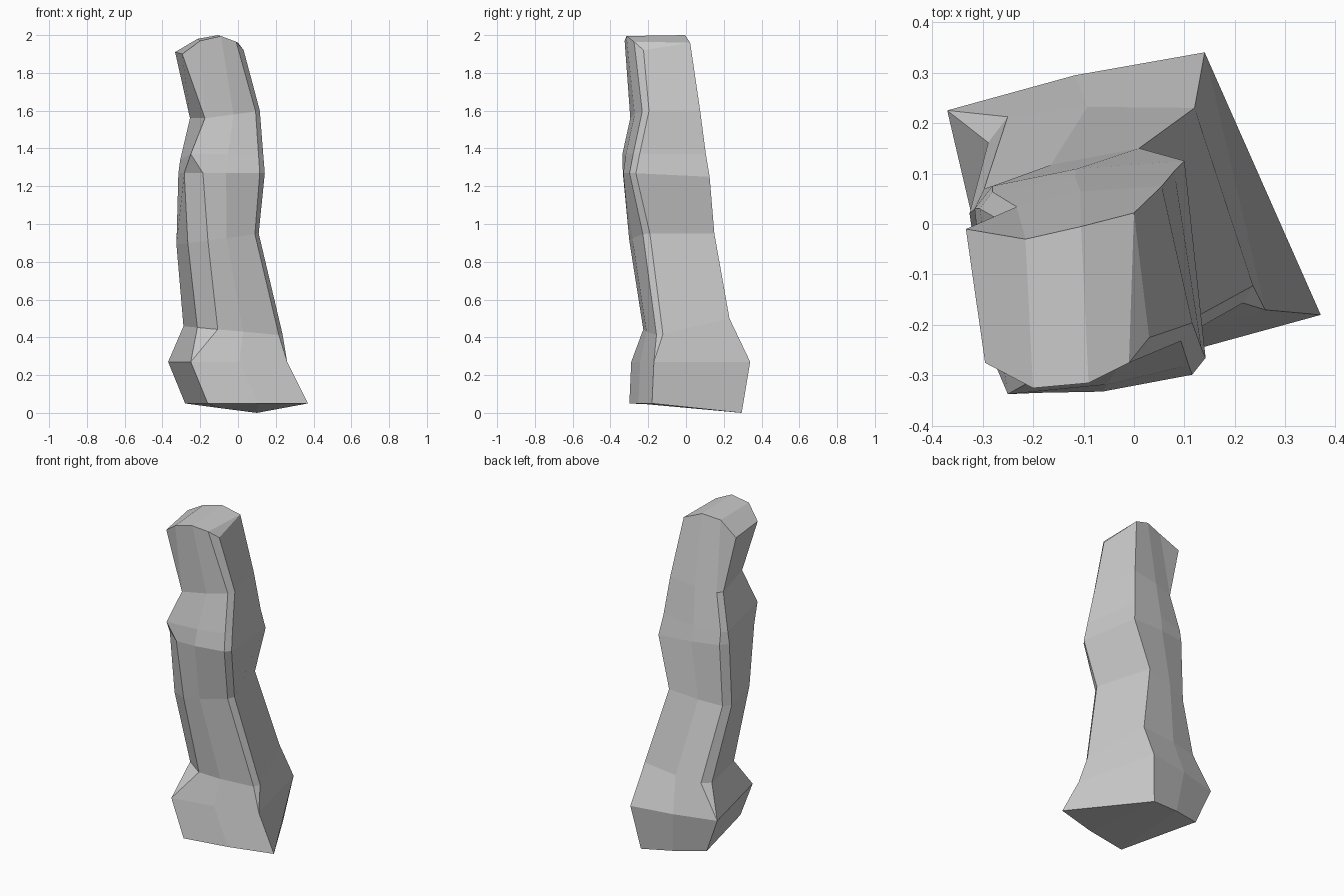
import bpy, bmesh
from mathutils import Vector

if "Cube" in bpy.data.objects:
    bpy.data.objects.remove(bpy.data.objects["Cube"])

bm = bmesh.new()


def ring(fl, r, b, l, cut_fl=0.0, cut_r=0.0, cut_l=0.0, bulge=0.012):
    """Four-cornered section with three chamfered corners and creased front/back."""
    fl, r, b, l = map(Vector, (fl, r, b, l))

    def step(a, to, d):
        return a + (to - a).normalized() * d

    front_mid = (fl + r) / 2 + Vector((0.2, -1, 0)) * bulge
    back_mid = (b + l) / 2 + Vector((-0.2, 1, 0)) * bulge
    pts = [step(fl, l, cut_fl), step(fl, r, cut_fl), front_mid,
           step(r, fl, cut_r), step(r, b, cut_r), b, back_mid,
           step(l, b, cut_l), step(l, fl, cut_l)]
    return [bm.verts.new(p) for p in pts]


# Sections from the foot to the shoulder: front-left, right, back, left corners
rings = [
    ring((-.16, -.30, .05), (.37, -.18, .05), (.10, .295, 0), (-.28, .20, .05)),
    ring((-.25, -.29, .27), (.26, -.17, .27), (.14, .34, .27), (-.37, .225, .27)),
    ring((-.195, -.245, .45), (.245, -.15, .41), (.12, .23, .50), (-.30, .21, .46),
         .09, .03, .05),
    ring((-.245, -.325, .90), (.118, -.22, .95), (.01, .15, .95), (-.335, .06, .89),
         .09, .03, .04),
    ring((-.275, -.345, 1.27), (.145, -.295, 1.27), (.10, .125, 1.25), (-.32, .07, 1.27),
         .09, .03, .04),
    ring((-.25, -.337, 1.37), (.138, -.275, 1.37), (.08, .105, 1.37), (-.31, .06, 1.34),
         0, .03, .03),
    ring((-.175, -.295, 1.56), (.122, -.225, 1.60), (.055, .075, 1.60), (-.262, .03, 1.56),
         0, .03, .03),
]

# Faceted crown outline, in the same order as the sections
crown = [(-.295, -.275, 1.90), (-.20, -.325, 1.97), (-.09, -.315, 1.995),
         (-.01, -.275, 1.965), (.03, -.225, 1.92), (0, .022, 1.96),
         (-.105, -.005, 2.0), (-.215, -.03, 1.98), (-.333, -.01, 1.91)]
rings.append([bm.verts.new(p) for p in crown])

# Side walls
n = len(crown)
for low, high in zip(rings, rings[1:]):
    for i in range(n):
        j = (i + 1) % n
        bm.faces.new((low[i], low[j], high[j], high[i]))

# Rounded crown as strips running front to back
t = rings[-1]
for i in range(3):
    bm.faces.new((t[i], t[i + 1], t[7 - i], t[8 - i]))
bm.faces.new((t[3], t[4], t[5]))
# Underside
bm.faces.new(list(reversed(rings[0])))

# Unchamfered corners collapse to single points
bmesh.ops.remove_doubles(bm, verts=bm.verts[:], dist=0.0005)
bmesh.ops.triangulate(bm, faces=[f for f in bm.faces if len(f.verts) > 4])
bmesh.ops.recalc_face_normals(bm, faces=bm.faces[:])

mesh = bpy.data.meshes.new("rock_pillar")
bm.to_mesh(mesh)
bm.free()
bpy.context.collection.objects.link(bpy.data.objects.new("rock_pillar", mesh))
